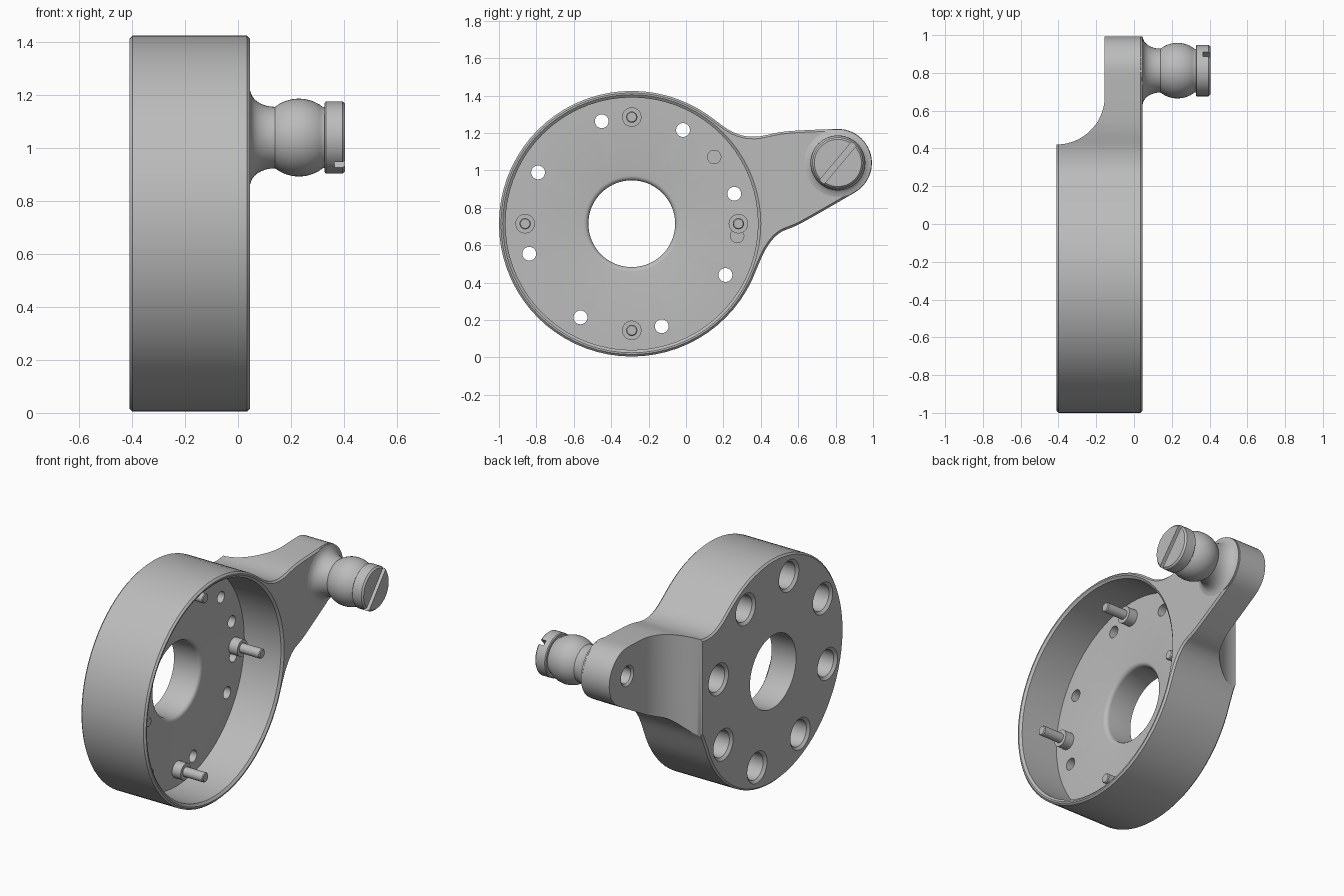
import bpy, bmesh
from math import sin, cos, pi, radians, sqrt
from mathutils import Vector, Matrix

if "Cube" in bpy.data.objects:
    bpy.data.objects.remove(bpy.data.objects["Cube"])

CY, CZ, R = -0.29, 0.715, 0.71      # housing axis and radius
AY, AZ = 0.812, 1.04                # stud axis
BACK, FRONT, FLOOR = -0.41, 0.045, -0.225

grey = bpy.data.materials.new("machined grey")
grey.use_nodes = True
GREY = (0.5, 0.5, 0.5, 1)
grey.diffuse_color = GREY
grey.node_tree.nodes["Principled BSDF"].inputs["Base Color"].default_value = GREY


def finish(name, bm):
    bmesh.ops.recalc_face_normals(bm, faces=bm.faces)
    mesh = bpy.data.meshes.new(name)
    bm.to_mesh(mesh)
    bm.free()
    mesh.materials.append(grey)
    ob = bpy.data.objects.new(name, mesh)
    bpy.context.scene.collection.objects.link(ob)
    return ob


def add_lathe(bm, profile, y, z, segs):
    """Revolve closed (x, radius) profile about the x-parallel axis at y, z."""
    rings = []
    for x, r in profile:
        if r == 0:
            rings.append([bm.verts.new((x, y, z))] * segs)
        else:
            rings.append([bm.verts.new((x, y + r * cos(2 * pi * i / segs),
                                        z + r * sin(2 * pi * i / segs))) for i in range(segs)])
    for a, b in zip(rings, rings[1:]):
        for i in range(segs):
            j = (i + 1) % segs
            bm.faces.new(list(dict.fromkeys((a[i], a[j], b[j], b[i]))))


def lathe(name, profile, y, z, segs=64):
    bm = bmesh.new()
    add_lathe(bm, profile, y, z, segs)
    return finish(name, bm)


def prism(name, points, direction):
    bm = bmesh.new()
    face = bm.faces.new([bm.verts.new(p) for p in points])
    ext = bmesh.ops.extrude_face_region(bm, geom=[face], use_keep_orig=True)
    moved = [g for g in ext["geom"] if isinstance(g, bmesh.types.BMVert)]
    bmesh.ops.translate(bm, verts=moved, vec=direction)
    return finish(name, bm)


def activate(ob):
    bpy.ops.object.select_all(action='DESELECT')
    ob.select_set(True)
    bpy.context.view_layer.objects.active = ob


def cut(ob, cutter):
    mod = ob.modifiers.new("cut", 'BOOLEAN')
    mod.operation, mod.solver, mod.object = 'DIFFERENCE', 'EXACT', cutter
    activate(ob)
    bpy.ops.object.modifier_apply(modifier=mod.name)
    bpy.data.objects.remove(cutter)


def smooth(ob):
    activate(ob)
    bpy.ops.object.shade_smooth_by_angle(angle=radians(30))


def spline(pts, steps=5):
    """Smooth curve through the inner points."""
    out = []
    for a, b, c, d in zip(pts, pts[1:], pts[2:], pts[3:]):
        a, b, c, d = map(Vector, (a, b, c, d))
        for s in range(steps):
            t = s / steps
            out.append((b * 2 + (c - a) * t + (a * 2 - b * 5 + c * 4 - d) * t ** 2
                        + (b * 3 - a - c * 3 + d) * t ** 3) / 2)
    return out


def rim(deg, y=CY, z=CZ, r=R):
    return (y + r * cos(radians(deg)), z + r * sin(radians(deg)))


# Housing and arm outline: round body, flared arm, rounded tip
outline = [rim(55 + i * 5) for i in range(57)]
outline += spline([rim(-25), rim(-20), (0.43, 0.585), (0.5, 0.665), (0.62, 0.72),
                   rim(-58, AY, AZ, 0.182), rim(-45, AY, AZ, 0.182)])
outline += [rim(-58 + i * 8, AY, AZ, 0.182) for i in range(19)]
outline += spline([rim(86, AY, AZ, 0.182), (0.78, 1.221), (0.53, 1.208), (0.37, 1.18),
                   (0.25, 1.205), rim(55), rim(60)])
body = prism("housing_and_arm", [(BACK, y, z) for y, z in outline], (FRONT - BACK, 0, 0))
bevel = body.modifiers.new("edge", 'BEVEL')
bevel.width, bevel.segments, bevel.limit_method = 0.011, 1, 'ANGLE'
bevel.angle_limit = radians(60)
activate(body)
bpy.ops.object.modifier_apply(modifier="edge")

# Curved scoop thinning the back of the arm
sr = 0.255
scoop = [(BACK + sr * sin(t * pi / 40), 0.676 - sr * cos(t * pi / 40), -0.2) for t in range(21)]
scoop += [(BACK + sr, 1.3, -0.2), (-0.6, 1.3, -0.2), (-0.6, 0.421, -0.2)]
cut(body, prism("scoop_cutter", scoop, (0, 0, 2)))

# Deep front recess and centre bore with a rounded lip
lip = [(FLOOR - 0.025 * (1 - cos(a)), 0.257 - 0.025 * sin(a))
       for a in (0, pi / 8, pi / 4, 3 * pi / 8, pi / 2)]
cut(body, lathe("recess_cutter", [(0.2, 0), (0.2, 0.69), (FRONT, 0.69), (FRONT - 0.012, 0.675),
                                  (FLOOR, 0.675)] + lip + [(-0.6, 0.232), (-0.6, 0)], CY, CZ, 72))

# Eight counterbored holes, two blind holes and the hole behind the stud
bm = bmesh.new()
counterbore = [(-0.5, 0), (-0.5, 0.1), (BACK, 0.1), (BACK + 0.015, 0.083), (-0.29, 0.083),
               (-0.29, 0.037), (-0.15, 0.037), (-0.15, 0)]
for i in range(8):
    add_lathe(bm, counterbore, *rim(16.3 + 45 * i, r=0.571), 32)
for deg in (39, -6.6):
    add_lathe(bm, [(-0.15, 0), (-0.15, 0.036), (-0.28, 0.036), (-0.28, 0)],
              *rim(deg, r=0.567), 24)
add_lathe(bm, [(-0.3, 0), (-0.3, 0.065), (-0.155, 0.065), (-0.143, 0.052), (-0.04, 0.052),
               (-0.04, 0)], AY, AZ, 32)
cut(body, finish("hole_cutters", bm))
smooth(body)

# Four collared pins standing on the recess floor
for i, side in enumerate(("back", "top", "front", "bottom")):
    pin = lathe(side + "_pin", [(FLOOR - 0.01, 0), (FLOOR - 0.01, 0.052), (-0.165, 0.052),
                                (-0.165, 0.03), (-0.03, 0.03), (-0.025, 0.025), (-0.025, 0)],
                *rim(90 * i, r=0.57), 24)
    smooth(pin)

# Ball stud: flared neck, ball and slotted head
neck = [(0.03, 0), (0.03, 0.18), (FRONT, 0.18)]
neck += [(0.14 - 0.093 * cos(a * pi / 16), 0.18 - 0.064 * sin(a * pi / 16)) for a in range(1, 9)]
ball = [(x, sqrt(0.147 ** 2 - (x - 0.23) ** 2))
        for x in (0.23 - 0.147 * cos(radians(52 + a * 76 / 14)) for a in range(1, 15))]
stud = lathe("ball_stud", neck + ball + [(0.327, 0.115), (0.327, 0.13), (0.332, 0.136),
                                         (0.395, 0.136), (0.405, 0.126), (0.405, 0)], AY, AZ, 48)
slot_bm = bmesh.new()
bmesh.ops.create_cube(slot_bm, size=1, matrix=Matrix.Translation((0.41, AY, AZ))
                      @ Matrix.Rotation(radians(50), 4, 'X') @ Matrix.Diagonal((0.09, 0.4, 0.032, 1)))
cut(stud, finish("slot_cutter", slot_bm))
smooth(stud)
